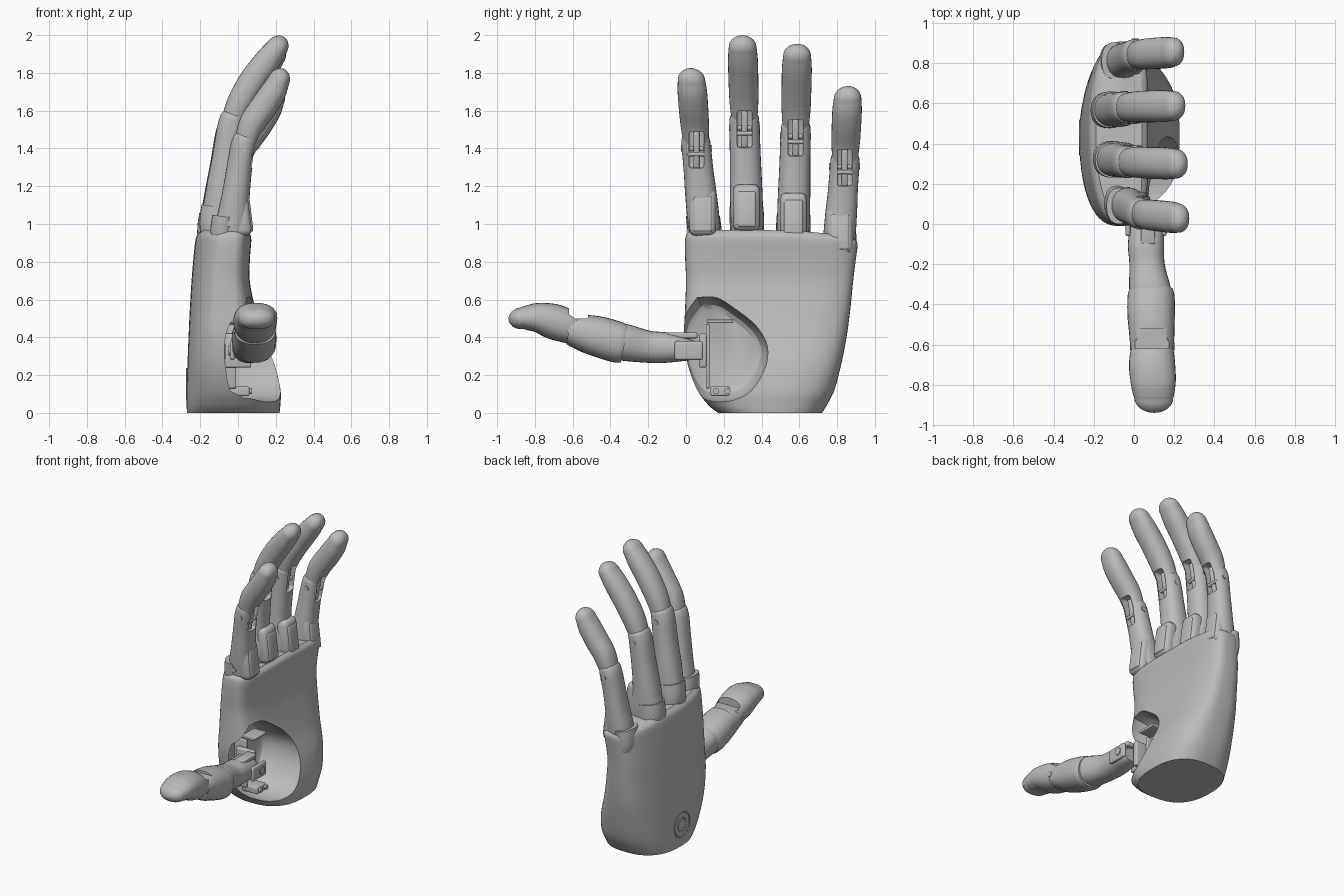
import bpy, bmesh, math
from mathutils import Vector

if "Cube" in bpy.data.objects:
    bpy.data.objects.remove(bpy.data.objects["Cube"])

grey = bpy.data.materials.new("plain grey")
grey.use_nodes = True
grey.diffuse_color = (0.5, 0.5, 0.5, 1)
grey.node_tree.nodes["Principled BSDF"].inputs["Base Color"].default_value = (0.5, 0.5, 0.5, 1)


def finish(name, bm):
    bmesh.ops.recalc_face_normals(bm, faces=bm.faces)
    me = bpy.data.meshes.new(name)
    bm.to_mesh(me)
    bm.free()
    me.materials.append(grey)
    ob = bpy.data.objects.new(name, me)
    bpy.context.collection.objects.link(ob)
    return ob


def activate(ob):
    bpy.ops.object.select_all(action='DESELECT')
    ob.select_set(True)
    bpy.context.view_layer.objects.active = ob


def smooth(ob, angle=35):
    activate(ob)
    bpy.ops.object.shade_smooth_by_angle(angle=math.radians(angle))
    return ob


def skin(name, rings):
    """Closed surface through rings of points."""
    bm = bmesh.new()
    vs = [[bm.verts.new(p) for p in r] for r in rings]
    n = len(vs[0])
    for a, b in zip(vs, vs[1:]):
        for i in range(n):
            bm.faces.new((a[i], a[(i + 1) % n], b[(i + 1) % n], b[i]))
    bm.faces.new(vs[0])
    bm.faces.new(vs[-1])
    return finish(name, bm)


def refine(rows, steps=5):
    """Catmull-Rom interpolation of rows of numbers."""
    out = []
    for i in range(len(rows) - 1):
        p = [rows[max(i - 1, 0)], rows[i], rows[i + 1], rows[min(i + 2, len(rows) - 1)]]
        for k in range(steps):
            t = k / steps
            out.append([0.5 * (2 * b + (c - a) * t + (2 * a - 5 * b + 4 * c - d) * t * t
                               + (3 * b - a - 3 * c + d) * t ** 3) for a, b, c, d in zip(*p)])
    return out + [list(rows[-1])]


def spow(v, e):
    return math.copysign(abs(v) ** e, v)


def loft(name, rows, side, dome=0.0, e=0.88, n=28):
    """Rows are x, y, z, half width along side, half depth."""
    rows = refine(rows)
    cs = [Vector(r[:3]) for r in rows]
    rings = []

    def ring(c, t, w, d):
        depth = t.cross(side).normalized()
        rings.append([c + side * w * spow(math.cos(a), e) + depth * d * spow(math.sin(a), e)
                      for a in (2 * math.pi * i / n for i in range(n))])
    for i, r in enumerate(rows):
        t = (cs[min(i + 1, len(cs) - 1)] - cs[max(i - 1, 0)]).normalized()
        ring(cs[i], t, r[3], r[4])
    if dome:
        for k in range(1, 9):
            a = k / 8.15 * math.pi / 2
            ring(cs[-1] + t * dome * math.sin(a), t, r[3] * math.cos(a), r[4] * math.cos(a))
    return smooth(skin(name, rings))


def box(name, c, s, bevel=0.0, tilt=0.0):
    bm = bmesh.new()
    bmesh.ops.create_cube(bm, size=1)
    for v in bm.verts:
        v.co = Vector([a * b for a, b in zip(v.co, s)])
    if bevel:
        bmesh.ops.bevel(bm, geom=list(bm.edges), offset=bevel, segments=3, affect='EDGES', profile=0.5)
    ob = finish(name, bm)
    ob.location = c
    ob.rotation_euler.y = tilt
    return smooth(ob)


def pin(name, c, r, length, axis='Y'):
    bm = bmesh.new()
    bmesh.ops.create_cone(bm, cap_ends=True, segments=20, radius1=r, radius2=r, depth=length)
    ob = finish(name, bm)
    ob.location = c
    ob.rotation_euler = (math.pi / 2, 0, 0) if axis == 'Y' else (0, math.pi / 2, 0)
    return smooth(ob)


def cut(parts, cutter, angle=35):
    """Subtract the cutter from each part, then discard it."""
    bpy.context.view_layer.update()
    for ob in parts:
        m = ob.modifiers.new("cut", 'BOOLEAN')
        m.object, m.operation, m.solver = cutter, 'DIFFERENCE', 'EXACT'
        activate(ob)
        bpy.ops.object.modifier_apply(modifier=m.name)
        smooth(ob, angle)
    bpy.data.objects.remove(cutter)


# Palm body: z, y min, y max, x back, x front, arch of the back, corner exponent
PALM = [(0, .17, .72, -.27, .22, .01, .78), (.04, .12, .745, -.272, .224, .01, .76),
        (.12, .06, .785, -.272, .225, .015, .72), (.25, .01, .82, -.268, .195, .02, .66),
        (.4, -.01, .85, -.262, .135, .03, .62), (.55, -.005, .87, -.255, .092, .04, .6),
        (.7, 0, .885, -.246, .062, .045, .58), (.83, -.005, .9, -.235, .064, .05, .58),
        (.91, -.005, .908, -.226, .07, .05, .58), (.945, .003, .9, -.215, .064, .05, .58),
        (.967, .025, .88, -.19, .04, .05, .6)]
rings = []
for z, y0, y1, xb, xf, arch, e in refine(PALM, 6):
    ring = []
    for i in range(80):
        a = 2 * math.pi * i / 80
        u, v = spow(math.cos(a), e), spow(math.sin(a), e)
        ring.append(((xb + xf) / 2 + (xf - xb) / 2 * v + arch * u * u * (.6 - .4 * v),
                     (y0 + y1) / 2 + (y1 - y0) / 2 * u, z - .05 * max(0, u) ** 2 * z ** 8))
    rings.append(ring)
hand = skin("palm", rings)

# Egg-shaped thumb socket, narrowing into the palm
EGG = [(.06, .61), (-.01, .51), (-.035, .4), (-.015, .25), (.06, .1), (.18, .06), (.32, .1),
       (.41, .22), (.43, .35), (.37, .46), (.26, .55), (.16, .61)]
outline = refine(EGG + EGG[:1], 4)[:-1]
cut([hand], skin("socket_cutter", [[(x, .2 + (y - .2) * s, .33 + (z - .33) * s) for y, z in outline]
                                   for x, s in ((-.1, .74), (-.085, .85), (-.04, .95), (.03, 1), (.5, 1.02))]), 32)

# Round button outline on the back of the hand
for r in (.085, .045):
    bpy.ops.mesh.primitive_torus_add(major_radius=r, minor_radius=.004, major_segments=40, minor_segments=8,
                                     location=(-.27, .43, .15), rotation=(0, math.pi / 2, 0))
    ob = bpy.context.object
    ob.name = "button_ring"
    ob.data.materials.append(grey)
    smooth(ob, 60)

# Finger shapes: x, z, half width, half depth
SHORT = dict(pip=(.03, 1.4), knuckle=.95,
             lower=[(-.045, .86, .075, .06), (-.03, 1.0, .085, .085), (-.012, 1.15, .084, .074),
                    (.005, 1.28, .079, .068), (.025, 1.4, .078, .067), (.035, 1.44, .076, .064)],
             upper=[(.03, 1.39, .062, .055), (.048, 1.46, .07, .062), (.08, 1.54, .076, .07),
                    (.135, 1.62, .078, .072), (.187, 1.7, .078, .068), (.215, 1.757, .073, .058)],
             sleeve=(-.085, .062), plate=(.064, 1.06))
LONG = dict(pip=(-.035, 1.51), knuckle=1.0,
            lower=[(-.08, .88, .078, .09), (-.075, 1.03, .086, .118), (-.08, 1.18, .086, .09),
                   (-.06, 1.35, .082, .077), (-.04, 1.5, .08, .072), (-.028, 1.555, .078, .068)],
            upper=[(-.035, 1.5, .062, .058), (-.018, 1.57, .07, .064), (.02, 1.66, .077, .07),
                   (.083, 1.765, .079, .073), (.16, 1.87, .079, .068), (.205, 1.932, .074, .058)],
            sleeve=(-.11, .094), plate=(.05, 1.085))


def finger(name, shape, dx, dz, ys):
    px, pz = shape['pip'][0] + dx, shape['pip'][1] + dz

    def y_at(z):
        if z < pz:
            return ys[1] + (ys[0] - ys[1]) * (pz - z) / .4
        return ys[1] + (ys[2] - ys[1]) * (z - pz) / .42

    def rows(key):
        return [(x + dx, y_at(z + dz), z + dz, w, d) for x, z, w, d in shape[key]]
    Y = Vector((0, 1, 0))
    lower = loft(name + "_lower", rows('lower'), Y, .055)
    upper = loft(name + "_tip", rows('upper'), Y, .07)
    # Open hinge slot on the palm side
    cut([lower, upper], box("slot_cutter", (px + .085, y_at(pz), pz - .01), (.15, .078, .2), .012, .18))
    box(name + "_hinge_bar", (px + .02, y_at(pz), pz - .01), (.05, .032, .2), .008, .18)
    pin(name + "_hinge_crossbar", (px + .035, y_at(pz), pz - .03), .012, .1)
    pin(name + "_hinge_pin", (px, y_at(pz), pz), .017, .164)
    # Knuckle sleeve growing out of the back of the palm, framed pad at the front
    sx, sd = shape['sleeve']
    kz = shape['knuckle'] + dz
    sx += dx
    loft(name + "_sleeve", [(sx + .05, y_at(kz - .2), kz - .2, .06, sd * .5),
                            (sx + .015, y_at(kz - .08), kz - .08, .085, sd * .95),
                            (sx, y_at(kz), kz, .091, sd), (sx + .01, y_at(kz + .1), kz + .09, .09, sd)], Y)
    plx, plz = shape['plate'][0] + dx, shape['plate'][1] + dz
    box(name + "_pad_frame", (plx - .05, y_at(plz), plz), (.1, .142, .25), .035, -.12)
    box(name + "_pad", (plx - .033, y_at(plz), plz - .01), (.08, .1, .19), .012, -.12)
    pin(name + "_knuckle_pin", (px - .07, y_at(kz + .06), kz + .05), .017, .178)


finger("index_finger", SHORT, 0, 0, (.095, .055, .025))
finger("middle_finger", LONG, 0, 0, (.32, .31, .30))
finger("ring_finger", LONG, -.012, -.045, (.57, .58, .588))
finger("little_finger", SHORT, -.025, -.095, (.81, .84, .858))

# Thumb, pointing to the front
X = Vector((1, 0, 0))
tip = loft("thumb_tip", [(.09, -.56, .43, .085, .075), (.09, -.62, .455, .105, .088), (.09, -.7, .483, .115, .094),
                         (.095, -.78, .503, .113, .08), (.097, -.84, .503, .104, .066),
                         (.098, -.865, .501, .097, .058)], X, .075)
cover = loft("thumb_cover", [(.085, -.325, .365, .108, .1), (.085, -.36, .373, .117, .108), (.085, -.45, .4, .118, .108),
                             (.088, -.54, .422, .113, .098), (.09, -.62, .437, .108, .075)], X)
cut([tip, cover], box("notch_cutter", (.09, -.57, .57), (.17, .1, .14)))
loft("thumb_arm", [(.065, .06, .33, .055, .045), (.065, 0, .335, .08, .06), (.06, -.1, .345, .09, .08),
                   (.065, -.2, .35, .088, .085), (.08, -.32, .372, .104, .097), (.085, -.36, .38, .1, .09)], X)
pin("thumb_joint_pin", (.09, -.61, .435), .018, .222, 'X')

# Thumb mount inside the socket
for x in (-.03, .15):
    box("thumb_fork", (x, .015, .33), (.026, .15, .1), .012)
pin("thumb_base_pin", (.06, .035, .33), .026, .22, 'X')
box("thumb_bracket", (0, .09, .33), (.14, .04, .18), .01)
box("thumb_link", (.07, -.02, .41), (.07, .16, .03), .008)
box("mount_plate", (-.06, .115, .3), (.1, .02, .34), .006)
box("mount_top_rail", (.0, .18, .485), (.1, .14, .018), .005)
box("mount_foot", (.0, .18, .115), (.12, .1, .05), .008)
for y in (.16, .22):
    pin("mount_screw", (.06, y, .115), .016, .03, 'X')
